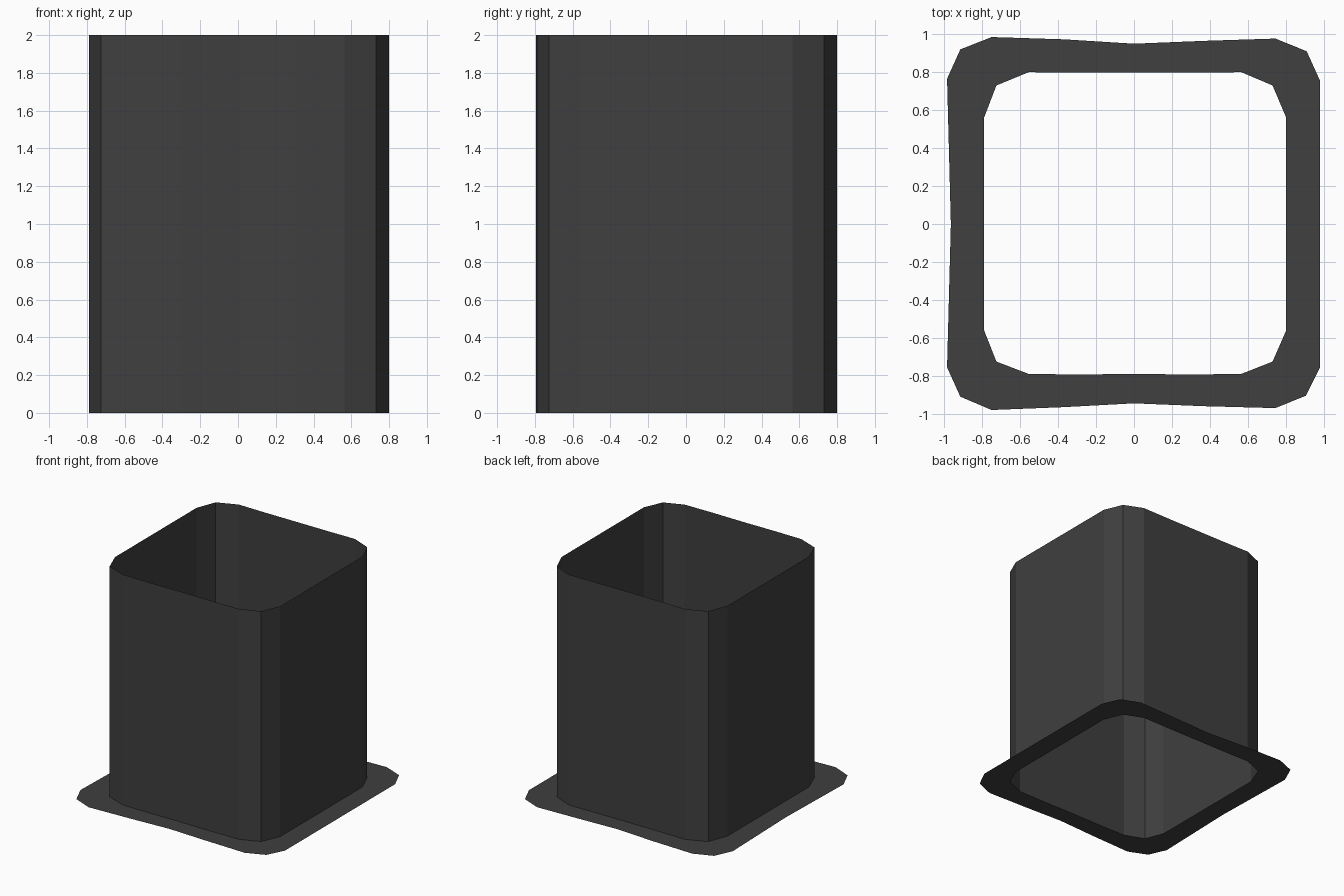
import bpy

# Matching plan outlines (counter-clockwise): wall line and outer rim of the flange
WALL = [(0.80, -0.565), (0.80, 0.0), (0.80, 0.565), (0.73, 0.73), (0.565, 0.80),
        (0.30, 0.797), (0.0, 0.797), (-0.30, 0.797), (-0.555, 0.80), (-0.725, 0.73),
        (-0.79, 0.56), (-0.79, 0.0), (-0.79, -0.56), (-0.725, -0.725), (-0.555, -0.79),
        (-0.30, -0.793), (0.0, -0.79), (0.30, -0.793), (0.565, -0.79), (0.73, -0.725)]
RIM = [(0.98, -0.755), (0.98, 0.0), (0.98, 0.755), (0.91, 0.91), (0.745, 0.977),
       (0.37, 0.965), (0.0, 0.95), (-0.37, 0.973), (-0.75, 0.985), (-0.915, 0.92),
       (-0.985, 0.765), (-0.965, 0.0), (-0.985, -0.755), (-0.915, -0.91), (-0.75, -0.98),
       (-0.37, -0.965), (0.0, -0.945), (0.37, -0.96), (0.745, -0.97), (0.905, -0.905)]


def loft(name, lower, upper, material):
    """Bridge two closed loops of equal length with a band of quads."""
    n = len(lower)
    faces = [(i, (i + 1) % n, n + (i + 1) % n, n + i) for i in range(n)]
    mesh = bpy.data.meshes.new(name)
    mesh.from_pydata(lower + upper, [], faces)
    mesh.materials.append(material)
    obj = bpy.data.objects.new(name, mesh)
    bpy.context.collection.objects.link(obj)
    return obj


def at_height(outline, z):
    return [(x, y, z) for x, y in outline]


dark = bpy.data.materials.new("dark_grey")
dark.diffuse_color = (0.05, 0.05, 0.05, 1)

# Open-ended square tube with chamfered corners
loft("tube_wall", at_height(WALL, 0), at_height(WALL, 2), dark)

# Flat flange around the foot, facing up
loft("base_flange", at_height(RIM, 0), at_height(WALL, 0), dark)
